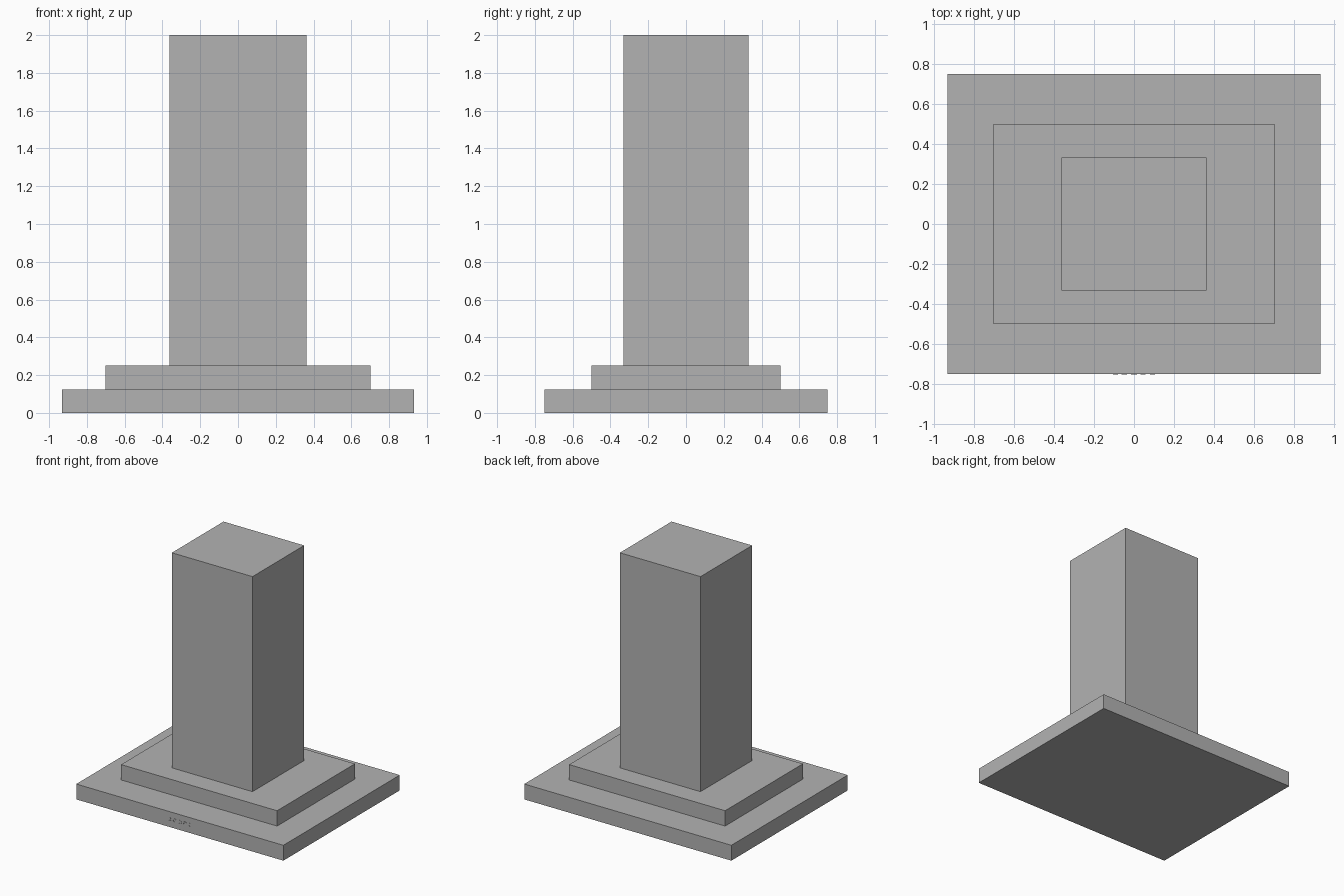
import bpy
import bmesh
from math import cos, sin, radians

cube = bpy.data.objects.get("Cube")
if cube:
    bpy.data.objects.remove(cube, do_unlink=True)

steel = bpy.data.materials.new("brushed steel grey")
steel.use_nodes = True
colour = (0.45, 0.45, 0.45, 1)
steel.diffuse_color = colour
steel.node_tree.nodes["Principled BSDF"].inputs["Base Color"].default_value = colour


def add_object(name, bm):
    bmesh.ops.recalc_face_normals(bm, faces=bm.faces)
    mesh = bpy.data.meshes.new(name)
    bm.to_mesh(mesh)
    bm.free()
    mesh.materials.append(steel)
    obj = bpy.data.objects.new(name, mesh)
    bpy.context.collection.objects.link(obj)
    return obj


def add_box(name, half_x, half_y, bottom, top):
    bm = bmesh.new()
    bmesh.ops.create_cube(bm, size=1)
    bmesh.ops.scale(bm, verts=bm.verts, vec=(2 * half_x, 2 * half_y, top - bottom))
    bmesh.ops.translate(bm, verts=bm.verts, vec=(0, 0, (top + bottom) / 2))
    return add_object(name, bm)


def add_button_ring(name, x, start, sweep, front_y, z=0.065, outer=0.015, inner=0.011):
    """Thin raised arc on the front face, starting at an angle and sweeping round."""
    steps = 16
    bm = bmesh.new()
    rows = []
    for i in range(steps + 1):
        a = radians(start + sweep * i / steps)
        rows.append([bm.verts.new((x + r * cos(a), front_y, z + r * sin(a)))
                     for r in (inner, outer)])
    for (a, b), (c, d) in zip(rows, rows[1:]):
        bm.faces.new((a, b, d, c))
    bmesh.ops.remove_doubles(bm, verts=bm.verts, dist=0.0001)
    extruded = bmesh.ops.extrude_face_region(bm, geom=bm.faces[:])
    moved = [v for v in extruded["geom"] if isinstance(v, bmesh.types.BMVert)]
    bmesh.ops.translate(bm, verts=moved, vec=(0, -0.002, 0))
    return add_object(name, bm)


# Stepped canopy and chimney
base_half_y = 0.748
add_box("canopy_base", 0.932, base_half_y, 0, 0.125)
add_box("canopy_step", 0.702, 0.5, 0.125, 0.25)
add_box("chimney", 0.363, 0.332, 0.25, 2)

# Row of control rings on the front edge: one opens left, the centre is closed
arcs = [(-140, 280), (40, 280), (0, 360), (40, 280), (40, 280)]
for i, (start, sweep) in enumerate(arcs):
    add_button_ring(f"control_ring_{i + 1}", (i - 2) * 0.047, start, sweep, -base_half_y)
